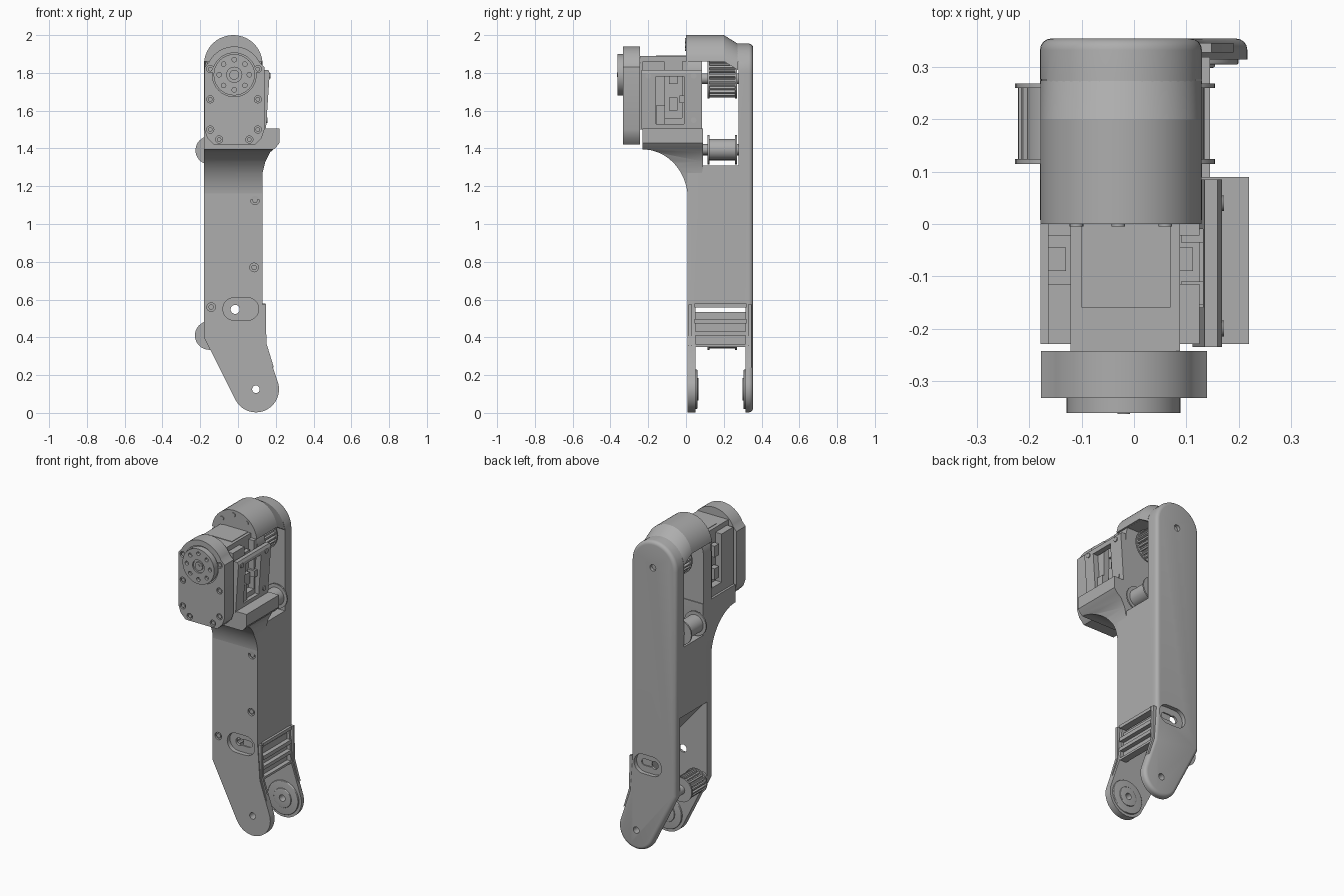
import bpy, bmesh
from math import sin, cos, pi, radians
from mathutils import Vector

if "Cube" in bpy.data.objects:
    bpy.data.objects.remove(bpy.data.objects["Cube"])

GREY = (0.42, 0.42, 0.42, 1)
mat = bpy.data.materials.new("machined grey")
mat.use_nodes = True
mat.diffuse_color = GREY
mat.node_tree.nodes["Principled BSDF"].inputs["Base Color"].default_value = GREY
parts = []


def finish(name, bm):
    bmesh.ops.recalc_face_normals(bm, faces=bm.faces[:])
    me = bpy.data.meshes.new(name)
    bm.to_mesh(me)
    bm.free()
    ob = bpy.data.objects.new(name, me)
    bpy.context.collection.objects.link(ob)
    parts.append(ob)
    return ob


def prism(name, pts, a, b, axis="y", bevel=0, shift=(0, 0, 0)):
    """Extrude an outline from a to b; bevel rounds the rim at b, shift moves it."""
    bm = bmesh.new()
    put = (lambda p, d: (p[0], d, p[1])) if axis == "y" else (lambda p, d: (d, p[0], p[1]))
    lo = [bm.verts.new(put(p, a)) for p in pts]
    hi = [bm.verts.new(Vector(put(p, b)) + Vector(shift)) for p in pts]
    n = len(pts)
    bm.faces.new(lo)
    cap = bm.faces.new(hi)
    for i in range(n):
        bm.faces.new((lo[i], lo[(i + 1) % n], hi[(i + 1) % n], hi[i]))
    bmesh.ops.recalc_face_normals(bm, faces=bm.faces[:])
    if bevel:
        bmesh.ops.bevel(bm, geom=list(cap.edges), offset=bevel, segments=4,
                        profile=0.5, affect="EDGES", clamp_overlap=True)
    return finish(name, bm)


def arc(cx, cz, r, a0, a1, n=24):
    steps = [radians(a0 + (a1 - a0) * i / n) for i in range(n + 1)]
    return [(cx + r * cos(t), cz + r * sin(t)) for t in steps]


def disc(name, cx, cz, r, y0, y1, n=32, bevel=0):
    return prism(name, arc(cx, cz, r, 0, 360, n)[:-1], y0, y1, bevel=bevel)


def box(name, x0, x1, y0, y1, z0, z1):
    return prism(name, [(x0, z0), (x1, z0), (x1, z1), (x0, z1)], y0, y1)


def stadium(cx, cz, half, r):
    return arc(cx + half - r, cz, r, -90, 90, 12) + arc(cx - half + r, cz, r, 90, 270, 12)


def boolean(ob, tool, op="DIFFERENCE"):
    mod = ob.modifiers.new("cut", "BOOLEAN")
    mod.operation, mod.object, mod.solver = op, tool, "EXACT"
    dg = bpy.context.evaluated_depsgraph_get()
    me = bpy.data.meshes.new_from_object(ob.evaluated_get(dg))
    ob.modifiers.clear()
    ob.data = me
    parts.remove(tool)
    bpy.data.objects.remove(tool)


# Long leg shell: rounded top, slanted foot
FX, FZ = 0.095, 0.125
outline = (arc(-0.025, 1.8, 0.155, 180, 0) + [(0.13, 0.57), (0.145, 0.36)]
           + arc(FX, FZ, 0.122, 18, -153, 30) + [(-0.18, 0.4)])
body = prism("leg_body", outline, 0.008, 0.355, bevel=0.022)
boolean(body, box("c", -0.4, 0.4, 0.085, 0.277, 1.31, 1.86))
cavity = [(-0.4, 0.88), (-0.17, 0.88), (0.09, 0.575), (0.4, 0.575), (0.4, -0.1), (-0.4, -0.1)]
boolean(body, prism("c", cavity, 0.05, 0.315))
for y0, y1 in ((-0.1, 0.035), (0.33, 0.5)):
    boolean(body, prism("c", stadium(0.015, 0.55, 0.095, 0.06), y0, y1))
for y0, y1 in ((-0.1, 0.042), (0.323, 0.5)):
    boolean(body, prism("c", stadium(0.035, 0.55, 0.04, 0.02), y0, y1))
boolean(body, disc("c", -0.015, 0.548, 0.024, -0.1, 0.5))
boolean(body, disc("c", FX, FZ, 0.02, -0.1, 0.5))
boolean(body, disc("c", -0.02, 1.79, 0.02, 0.335, 0.5))
for x, z in ((-0.15, 1.235), (0.09, 1.125), (0.085, 0.77), (-0.142, 0.56)):
    boolean(body, disc("c", x, z, 0.023, -0.1, 0.02, 20))
    disc("body_screw", x, z, 0.014, 0.012, 0.03, 16)

# Raised hood over the drive pulley, easing down to the back plate
hood = arc(-0.025, 1.845, 0.155, 174, 6)
prism("hood", hood, 0, 0.2)
prism("hood_slope", hood, 0.2, 0.275, shift=(0, 0, -0.046))
for x, z in ((-0.03, 1.972), (0.06, 1.945), (-0.11, 1.93)):
    disc("hood_screw", x, z, 0.013, -0.005, 0.01, 16)

# Flared bracket carrying the motor
shape = [(-0.179, 1.1), (0.129, 1.1), (0.13, 1.27), (0.145, 1.33), (0.17, 1.38),
         (0.2, 1.405), (0.22, 1.43), (0.22, 1.51), (-0.179, 1.51)]
sweep = [(-0.23 + 0.24 * sin(t * pi / 32), 1.13 + 0.265 * cos(t * pi / 32)) for t in range(17)]
bracket = prism("motor_bracket", shape, -0.4, 0.2)
boolean(bracket, prism("c", [(0.09, 1.505), (-0.23, 1.505)] + sweep + [(0.06, 1.13), (0.09, 1.3)],
                       -0.5, 0.5, "x"), "INTERSECT")

# Gearbox housing and output flange
MX, MZ = -0.02, 1.79
housing = ([(-0.178, 1.5), (-0.178, 1.83)] + arc(MX, MZ, 0.15, 155, 25)
           + [(0.14, 1.83), (0.14, 1.5), (0.125, 1.455), (0.09, 1.42), (-0.128, 1.42), (-0.163, 1.455)])
gear = prism("gearbox_housing", housing, -0.333, -0.243)
boolean(gear, disc("c", MX, MZ, 0.116, -0.4, -0.325, 40))
for x, z in ((-0.147, 1.82), (0.105, 1.82), (-0.147, 1.66), (0.105, 1.66),
             (-0.147, 1.5), (0.105, 1.5), (-0.1, 1.447), (0.06, 1.447)):
    boolean(gear, disc("c", x, z, 0.019, -0.4, -0.322, 16))
    disc("housing_screw", x, z, 0.012, -0.33, -0.315, 16)
flange = disc("output_flange", MX, MZ, 0.109, -0.362, -0.3, 48)
for i in range(8):
    t = i * pi / 4
    boolean(flange, disc("c", MX + 0.08 * cos(t), MZ + 0.08 * sin(t), 0.012, -0.4, -0.345, 16))
boolean(flange, disc("c", MX, MZ, 0.04, -0.4, -0.352))
disc("flange_hub", MX, MZ, 0.026, -0.36, -0.34)
disc("flange_bolt", MX, MZ, 0.012, -0.364, -0.34, 16)

# Motor body with side rails
box("motor_core", -0.122, 0.088, -0.245, 0.01, 1.5, 1.89)
for s in (-1, 1):
    inner, outer = -0.018 + s * 0.1, -0.02 + s * 0.145
    x0, x1 = sorted((inner, outer))
    box("motor_rail", x0, x1, -0.23, -0.115, 1.5, 1.86)
    box("motor_post", x0, x1, -0.022, 0.01, 1.5, 1.86)
    box("motor_lower_rail", x0, x1, -0.23, 0.01, 1.5, 1.56)
    for z in (1.6, 1.74):
        box("motor_connector", x0, x1 - 0.012, -0.09, -0.045, z, z + 0.07)
box("rear_cap", -0.1, 0.07, -0.16, 0.02, 1.86, 1.893)

# Leaning side frame with a window
lean = [(0.112, 1.5), (0.148, 1.5), (0.168, 1.8), (0.16, 1.815), (0.135, 1.815)]
frame = prism("side_frame", lean, -0.235, 0.085)
boolean(frame, box("c", 0, 0.4, -0.16, -0.01, 1.53, 1.78))
box("frame_connector", 0.09, 0.14, -0.155, -0.11, 1.52, 1.63)
box("frame_tab", 0.09, 0.14, -0.035, -0.005, 1.64, 1.68)
for y, z in ((-0.2, 1.785), (0.04, 1.785), (0.04, 1.55)):
    x = 0.148 + (z - 1.5) * 0.067
    prism("frame_screw", arc(y, z, 0.015, 0, 360, 16)[:-1], x - 0.02, x + 0.005, "x")


# Belt pulleys
def pulley(name, cx, cz, r_drum, r_rim, teeth=0):
    if teeth:
        pts = []
        for i in range(teeth):
            for k, r in ((0, 0.86), (0.3, 0.86), (0.45, 1), (0.85, 1)):
                t = 2 * pi * (i + k) / teeth
                pts.append((cx + r_drum * r * cos(t), cz + r_drum * r * sin(t)))
        prism(name + "_teeth", pts, 0.12, 0.265)
    else:
        disc(name + "_drum", cx, cz, r_drum, 0.12, 0.265)
    for y in (0.115, 0.26):
        disc(name + "_rim", cx, cz, r_rim, y, y + 0.009, 40)
    disc(name + "_axle", cx, cz, 0.028, 0.045, 0.32, 20)


pulley("drive_pulley", MX, 1.77, 0.1, 0.106, 24)
pulley("left_idler", 0.08, 1.395, 0.055, 0.075)
pulley("right_idler", -0.15, 1.39, 0.055, 0.075)
pulley("lower_pulley", -0.152, 0.41, 0.07, 0.076, 18)

# Ribbed guard above the fork
for y in (0.014, 0.328):
    prism("guard_lip", [(0.12, 0.575), (0.148, 0.575), (0.15, 0.37), (0.19, 0.24), (0.12, 0.3)],
          y, y + 0.018)
for z, h in ((0.558, 0.02), (0.472, 0.024), (0.41, 0.022), (0.35, 0.014)):
    box("guard_rib", 0.1, 0.145, 0.045, 0.32, z, z + h)
box("guard_backing", 0.095, 0.118, 0.045, 0.32, 0.355, 0.535)

# Bearing bosses on the inner fork faces
for y, s in ((0.045, 1), (0.32, -1)):
    for r, d in ((0.105, 0.015), (0.06, 0.021)):
        boss = disc("fork_boss", FX, FZ, r, y, y + s * d, 40, 0.004)
        boolean(boss, disc("c", FX, FZ, 0.02, -0.1, 0.5))

# Shared material and smooth shading with sharp edges kept
bpy.ops.object.select_all(action="DESELECT")
for ob in parts:
    ob.data.materials.clear()
    ob.data.materials.append(mat)
    ob.select_set(True)
bpy.context.view_layer.objects.active = body
bpy.ops.object.shade_smooth_by_angle(angle=radians(30))
